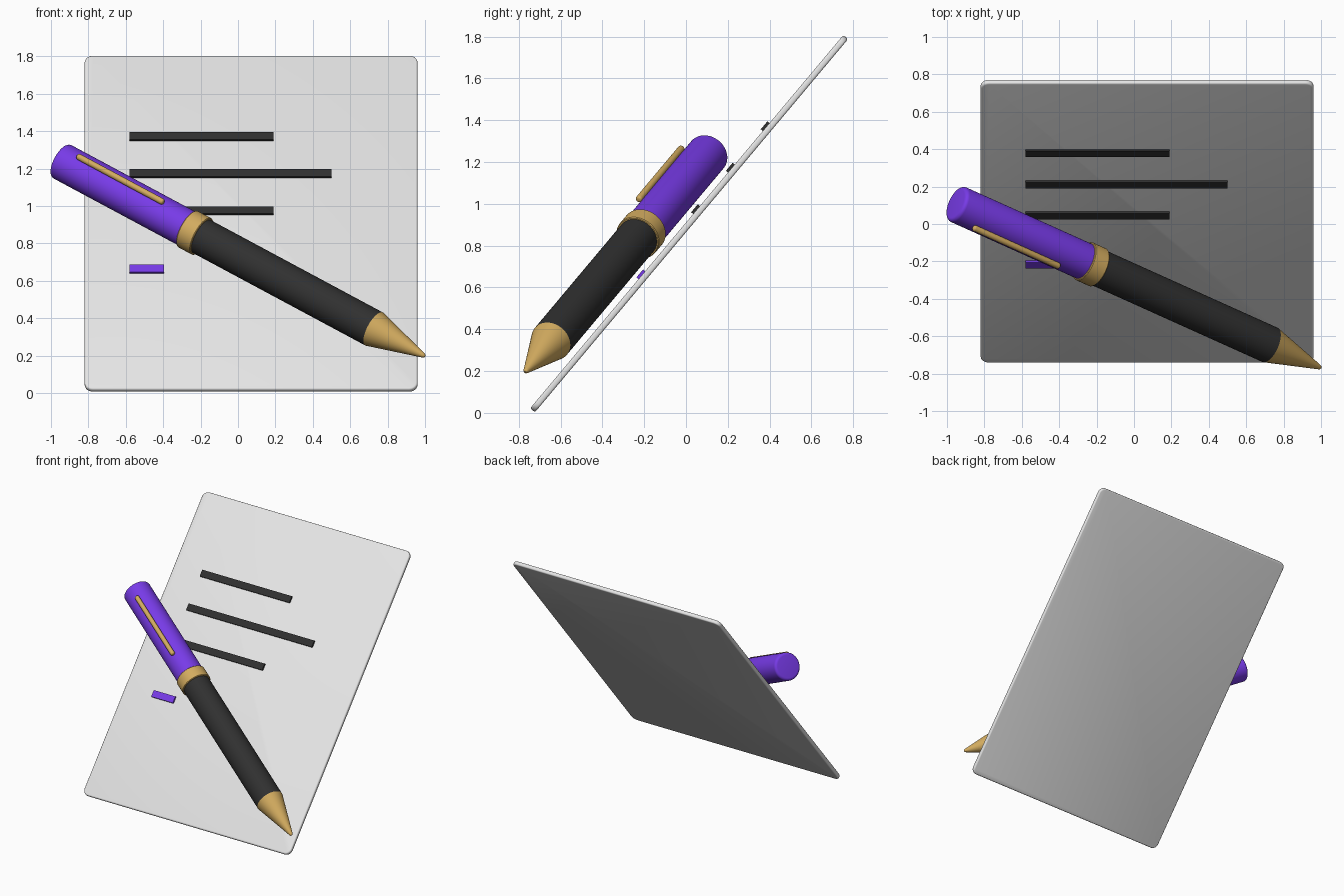
import bpy, bmesh, math
from mathutils import Matrix

if "Cube" in bpy.data.objects:
    bpy.data.objects.remove(bpy.data.objects["Cube"])


def material(name, hex_colour):
    def lin(c):
        return c / 12.92 if c <= 0.04045 else ((c + 0.055) / 1.055) ** 2.4
    rgb = [lin(int(hex_colour[i:i + 2], 16) / 255) for i in (0, 2, 4)]
    m = bpy.data.materials.new(name)
    m.diffuse_color = (*rgb, 1)
    m.use_nodes = True
    m.node_tree.nodes["Principled BSDF"].inputs["Base Color"].default_value = m.diffuse_color
    return m


GREY = material("paper grey", "E5E5E5")
DARK = material("charcoal", "303030")
PURPLE = material("violet", "7A3CEC")
GOLD = material("gold", "D2AB5F")

# Tilted sheet frame: x across, y up the slope, z out of the page
SHEET = Matrix.Translation((0.07, 0.015, 0.905)) @ Matrix.Rotation(math.radians(50), 4, 'X')
PAGE = Matrix.Translation((-0.07, 0, 0))        # lets parts on the page use world x

# Pen frame: z runs from the tip to the cap end, y points away from the page
c, s = math.cos(math.radians(35)), math.sin(math.radians(35))
PEN = SHEET @ PAGE @ Matrix.Translation((0.993, -1.042, 0.145)) @ Matrix((
    (-s, 0, -c, 0), (-c, 0, s, 0), (0, 1, 0, 0), (0, 0, 0, 1)))


def add(name, bm, mat, matrix):
    bmesh.ops.recalc_face_normals(bm, faces=bm.faces)
    me = bpy.data.meshes.new(name)
    bm.to_mesh(me)
    bm.free()
    me.materials.append(mat)
    ob = bpy.data.objects.new(name, me)
    ob.matrix_world = matrix
    bpy.context.collection.objects.link(ob)
    return ob


def box(name, size, centre, mat, corner=0, edge=0):
    bm = bmesh.new()
    bmesh.ops.create_cube(bm, size=1, matrix=Matrix.Translation(centre) @ Matrix.Diagonal((*size, 1)))
    if corner:
        upright = [e for e in bm.edges
                   if abs(e.verts[0].co.z - e.verts[1].co.z) > size[2] / 2]
        bmesh.ops.bevel(bm, geom=upright, offset=corner, segments=6, profile=0.5, affect='EDGES')
    if edge:
        rim = [e for e in bm.edges if abs(e.verts[0].co.z - e.verts[1].co.z) < 1e-5]
        bmesh.ops.bevel(bm, geom=rim, offset=edge, segments=3, profile=0.5, affect='EDGES')
    return add(name, bm, mat, SHEET)


def lathe(name, profile, mat, matrix=PEN, n=64):
    """Spin (radius, height) points around local z and close both ends."""
    bm = bmesh.new()
    rings = [[bm.verts.new((r * math.cos(2 * math.pi * i / n), r * math.sin(2 * math.pi * i / n), z))
              for i in range(n)] for r, z in profile]
    for a, b in zip(rings, rings[1:]):
        for i in range(n):
            j = (i + 1) % n
            bm.faces.new((a[i], a[j], b[j], b[i]))
    bm.faces.new(rings[0])
    bm.faces.new(rings[-1])
    return add(name, bm, mat, matrix)


def rounded_end(r, z, bevel, sign=1, steps=5):
    """Profile points turning a cylinder wall into its end at height z."""
    return [(r - bevel + bevel * math.cos(a), z - sign * bevel * (1 - math.sin(a)))
            for a in (math.pi / 2 * i / steps for i in range(steps + 1))]


# Sheet
box("sheet", (1.78, 2.33, 0.03), (0, 0, 0), GREY, corner=0.045, edge=0.01)

# Text bars and signature mark: left x, right x, slope position
bars = [("text_bar_1", -0.58, 0.19, 0.591, DARK), ("text_bar_2", -0.58, 0.50, 0.332, DARK),
        ("text_bar_3", -0.58, 0.19, 0.073, DARK), ("signature_mark", -0.58, -0.395, -0.334, PURPLE)]
for name, x0, x1, v, mat in bars:
    box(name, (x1 - x0, 0.05, 0.016), ((x0 + x1) / 2 - 0.07, v, 0.02), mat)

# Pen parts from tip to cap
lathe("nib_cone", [(0.004, -0.009), (0.010, -0.004), (0.014, 0.006), (0.1, 0.324)], GOLD)
lathe("barrel", [(0.1, 0.324), (0.1, 1.46)], DARK)
lathe("ring", [(0.106, 1.447), (0.11, 1.451), (0.11, 1.536), (0.106, 1.54)], GOLD)
lathe("cap", [(0.101, 1.53)] + rounded_end(0.101, 2.375, 0.02), PURPLE)

# Clip rod lying along the cap
clip = rounded_end(0.017, 1.697, 0.012, -1)[::-1] + rounded_end(0.017, 2.262, 0.012)
lathe("clip", clip, GOLD, PEN @ Matrix.Translation((0, 0.114, 0)), 24)

for ob in bpy.context.collection.objects:
    ob.select_set(True)
    bpy.context.view_layer.objects.active = ob
bpy.ops.object.shade_smooth_by_angle(angle=math.radians(35))
